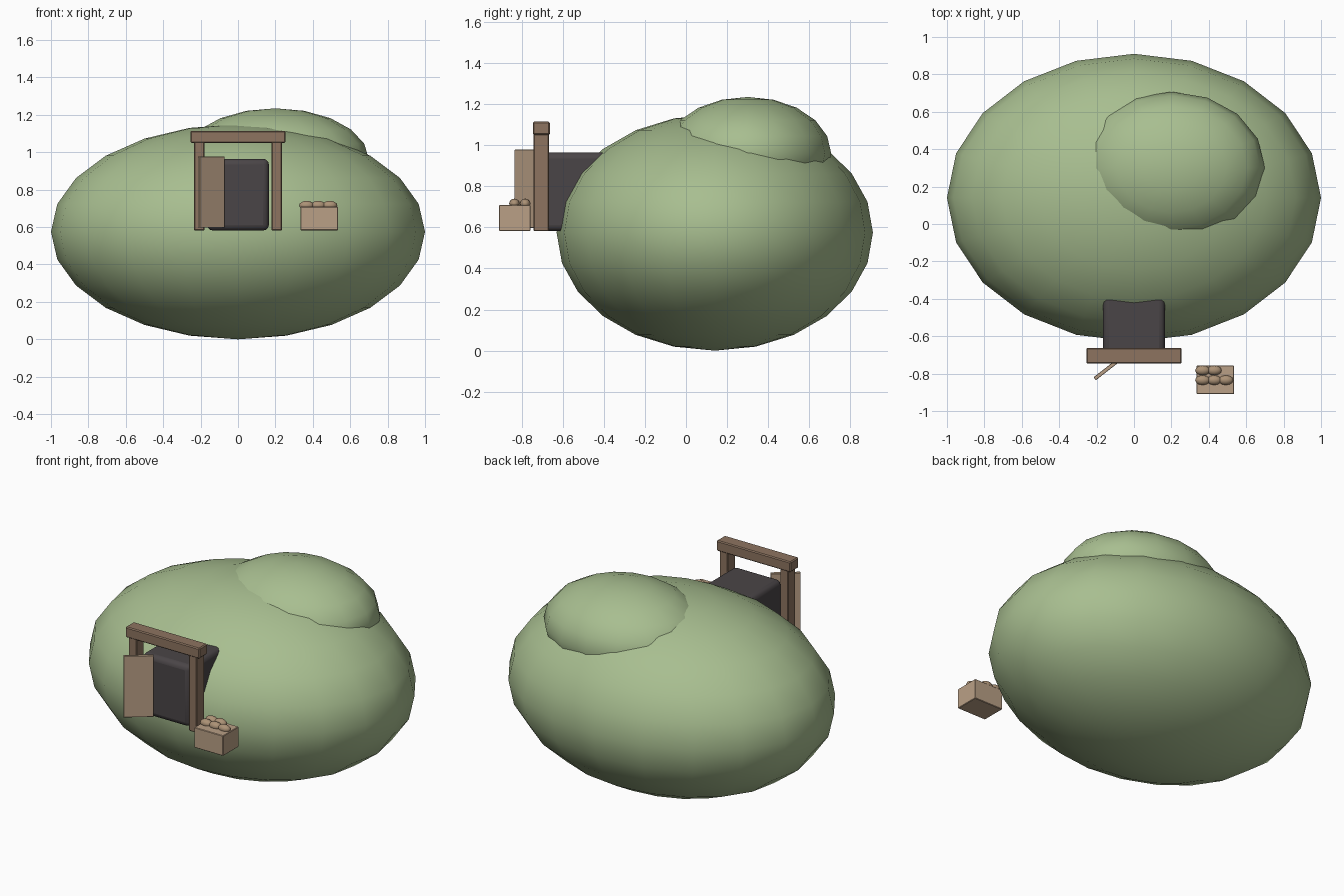
import bpy, math

if "Cube" in bpy.data.objects:
    bpy.data.objects.remove(bpy.data.objects["Cube"])

def material(name, rgb):
    m = bpy.data.materials.new(name)
    lin = [(c / 255 / 12.92) if c < 11 else ((c / 255 + 0.055) / 1.055) ** 2.4 for c in rgb]
    m.diffuse_color = (*lin, 1)
    m.use_nodes = True
    m.node_tree.nodes["Principled BSDF"].inputs["Base Color"].default_value = m.diffuse_color
    return m

GREEN = material("moss green", (168, 190, 144))
DARK = material("charcoal", (74, 69, 71))
WOOD = material("brown wood", (141, 116, 96))
TAN = material("tan wood", (186, 160, 134))
LOAF = material("loaf brown", (172, 146, 118))

def ellipsoid(name, loc, radii, segs, rings, mat):
    bpy.ops.mesh.primitive_uv_sphere_add(segments=segs, ring_count=rings, radius=1, location=loc)
    o = bpy.context.object
    o.name = name
    o.scale = radii
    bpy.ops.object.transform_apply(location=False, rotation=False, scale=True)
    bpy.ops.object.shade_smooth()
    o.data.materials.append(mat)
    return o

def box(name, lo, hi, mat, bevel=0.0, segs=1, rot=0.0):
    bpy.ops.mesh.primitive_cube_add(size=1, location=[(a + b) / 2 for a, b in zip(lo, hi)])
    o = bpy.context.object
    o.name = name
    o.scale = [b - a for a, b in zip(lo, hi)]
    bpy.ops.object.transform_apply(location=False, rotation=False, scale=True)
    o.rotation_euler.z = rot
    o.data.materials.append(mat)
    if bevel:
        b = o.modifiers.new("bevel", "BEVEL")
        b.width, b.segments = bevel, segs
    return o

# grassy mounds
ellipsoid("main_mound", (0, 0.14, 0.575), (1, 0.77, 0.575), 20, 12, GREEN)
ellipsoid("top_mound", (0.2, 0.3, 0.96), (0.5, 0.407, 0.275), 16, 10, GREEN)

# dark tunnel mouth
tunnel = box("tunnel", (-0.165, -0.715, 0.582), (0.165, -0.22, 0.965), DARK, 0.03, 3)
bpy.ops.object.shade_smooth_by_angle(angle=math.radians(35))

# timber door frame
for side, s in (("left", -1), ("right", 1)):
    x0, x1 = sorted((s * 0.18, s * 0.235))
    box(side + "_post", (x0, -0.742, 0.582), (x1, -0.667, 1.06), WOOD, 0.004)
box("lintel", (-0.255, -0.746, 1.05), (0.255, -0.663, 1.115), WOOD, 0.006)

# half-open door leaf
box("door_leaf", (-0.228, -0.785, 0.597), (-0.058, -0.765, 0.978), TAN, 0.002, 1, math.radians(38))

# crate with loaves
box("crate", (0.335, -0.91, 0.583), (0.535, -0.757, 0.709), TAN, 0.003)
for row, (y, n) in enumerate(((-0.835, 3), (-0.783, 2))):
    for i in range(n):
        ellipsoid(f"loaf_{row}_{i}", (0.367 + 0.062 * i, y, 0.716), (0.04, 0.026, 0.024), 12, 8, LOAF)
